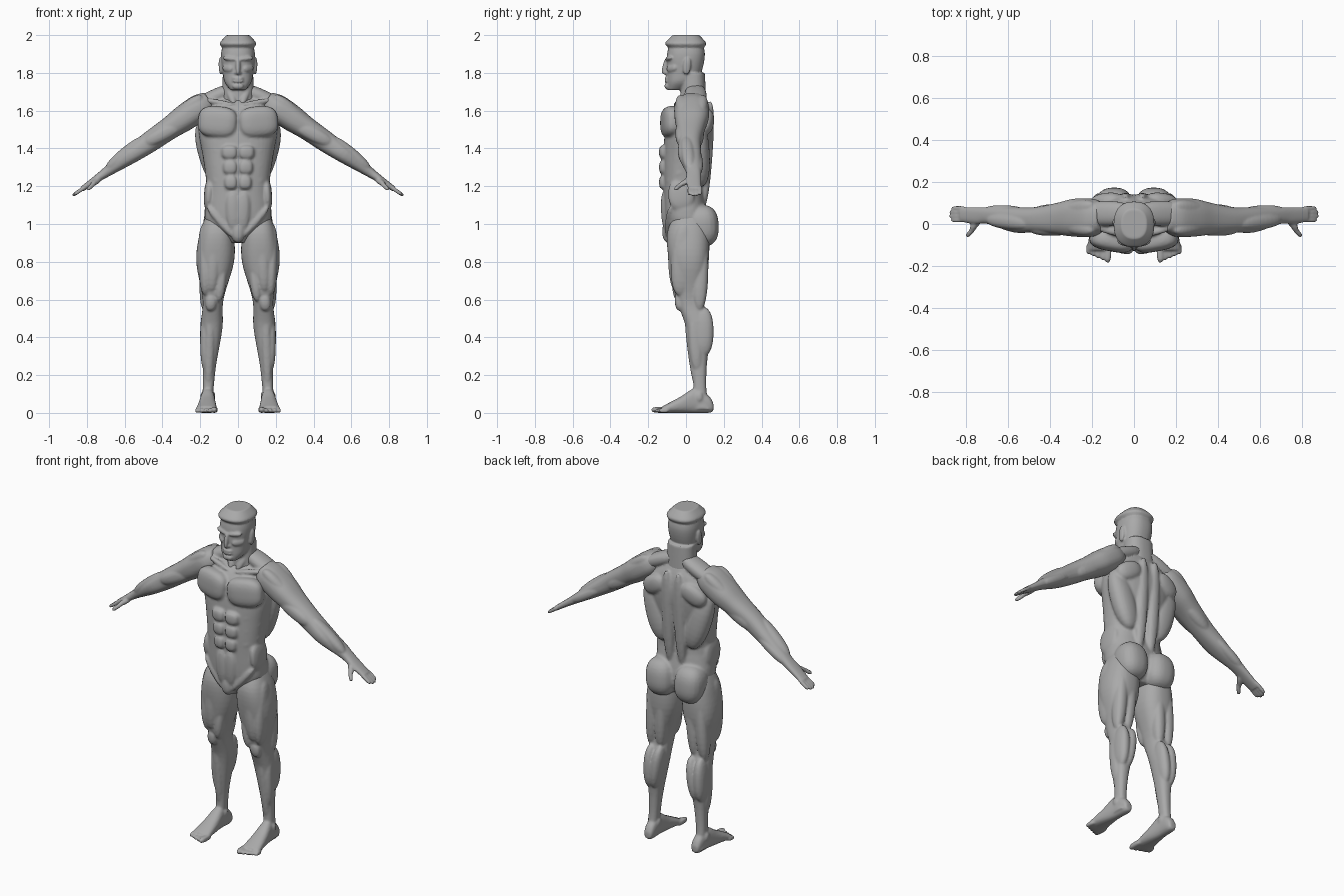
import bpy, bmesh, math
from mathutils import Matrix, Vector

if "Cube" in bpy.data.objects:
    bpy.data.objects.remove(bpy.data.objects["Cube"])

skin = bpy.data.materials.new("matte grey")
skin.use_nodes = True
grey = (0.4, 0.4, 0.4, 1)
skin.diffuse_color = grey
skin.node_tree.nodes["Principled BSDF"].inputs["Base Color"].default_value = grey

OUT, BACK, UP = Matrix.Identity(3)
FRONT = -BACK


def make_frame(origin, across, depth, along):
    """Local space of a body region: columns across, through and along it."""
    frame = Matrix((across, depth, along)).transposed().to_4x4()
    frame.translation = origin
    return frame


def smooth_path(rows, steps=5):
    """Points on a smooth curve that passes through every row."""
    rows = [Vector(row) for row in rows]
    padded = [rows[0], *rows, rows[-1]]
    path = []
    for before, start, end, after in zip(padded, padded[1:], padded[2:], padded[3:]):
        leave, arrive = (end - before) / 2, (after - start) / 2
        for step in range(steps):
            s = step / steps
            ease = s * s * (3 - 2 * s)
            path.append(start.lerp(end, ease) + leave * s * (1 - s) ** 2 - arrive * s * s * (1 - s))
    return path + [rows[-1]]


def rounded(value, power):
    return math.copysign(abs(value) ** (2 / power), value)


def loft(bm, rows, frame=Matrix(), power=2.4, sides=40):
    """Skin over rounded sections, each given as (position along, half width, near side, far side)."""
    rings = []
    for along, half, near, far in smooth_path(rows):
        ring = []
        for i in range(sides):
            angle = math.tau * i / sides
            x = half * rounded(math.cos(angle), power)
            y = (near + far) / 2 + (far - near) / 2 * rounded(math.sin(angle), power)
            ring.append(bm.verts.new(frame @ Vector((x, y, along))))
        rings.append(ring)
    for low, high in zip(rings, rings[1:]):
        for i in range(sides):
            bm.faces.new((low[i - 1], low[i], high[i], high[i - 1]))
    bm.faces.new(rings[0])
    bm.faces.new(rings[-1])


def muscle(bm, start, end, width, depth, facing=FRONT, frame=Matrix(), power=2.3, pair=False):
    """Rounded spindle from start to end, flattened along the facing direction."""
    start, end = Vector(start), Vector(end)
    along = (end - start) / 2
    side = along.cross(facing).normalized()
    normal = side.cross(along).normalized()
    shape = frame @ make_frame((start + end) / 2, side * width, normal * depth, along)
    for sign in ((1, -1) if pair else (1,)):
        ball = bmesh.ops.create_uvsphere(bm, u_segments=24, v_segments=16, radius=1)
        for vert in ball["verts"]:
            vert.co /= sum(abs(c) ** power for c in vert.co) ** (1 / power)
            vert.co = shape @ vert.co
            vert.co.x *= sign


def finish(name, bm, detail, mirrored=False):
    """Fuse the overlapping forms into one smooth skin with faces of the detail size."""
    if mirrored:
        bmesh.ops.scale(bm, vec=(-1, 1, 1), verts=bm.verts)
    bmesh.ops.recalc_face_normals(bm, faces=bm.faces)
    mesh = bpy.data.meshes.new(name)
    bm.to_mesh(mesh)
    bm.free()
    mesh.materials.append(skin)
    body_part = bpy.data.objects.new(name, mesh)
    bpy.context.collection.objects.link(body_part)
    fuse = body_part.modifiers.new("fuse", "REMESH")
    fuse.mode = "VOXEL"
    fuse.voxel_size = detail
    fuse.use_smooth_shade = True
    relax = body_part.modifiers.new("relax", "SMOOTH")
    relax.iterations = 2


def build_head():
    bm = bmesh.new()
    # neck with its front cords
    loft(bm, [(1.58, .09, -.03, .11), (1.8, .08, -.03, .1)])
    muscle(bm, (.07, .03, 1.78), (.02, -.04, 1.63), width=.02, depth=.016, pair=True)
    # skull and jaw
    loft(bm, [(1.71, .04, -.1, -.02), (1.75, .07, -.1, .04), (1.8, .08, -.1, .08),
              (1.9, .09, -.1, .1), (1.98, .07, -.08, .08)])
    # cropped hair with a raised hairline
    loft(bm, [(1.94, .09, -.1, .1), (1.96, .096, -.11, .106), (2, .06, -.07, .07)])
    # brows, cheekbones and nose
    muscle(bm, (0, -.1, 1.87), (.08, -.08, 1.88), width=.012, depth=.016, pair=True)
    muscle(bm, (.03, -.1, 1.82), (.08, -.05, 1.83), width=.02, depth=.014, pair=True)
    muscle(bm, (0, -.1, 1.88), (0, -.12, 1.79), width=.012, depth=.014)
    # nostrils, lips and chin
    for half, z, height in ((.02, 1.8, .01), (.03, 1.772, .007), (.03, 1.757, .007), (.03, 1.73, .016)):
        muscle(bm, (-half, -.1, z), (half, -.1, z), width=height, depth=.014)
    # ears
    muscle(bm, (.09, 0, 1.79), (.094, .01, 1.88), width=.02, depth=.01, facing=OUT, pair=True)
    finish("head", bm, detail=.006)


def build_torso():
    bm = bmesh.new()
    loft(bm, [(.9, .05, -.07, .08), (1, .17, -.11, .12), (1.2, .167, -.12, .09), (1.35, .185, -.12, .12),
              (1.5, .21, -.11, .14), (1.6, .19, -.08, .13), (1.68, .08, 0, .1)])
    # chest plates, collar bones and neck slopes
    muscle(bm, (.004, -.1, 1.53), (.21, -.06, 1.55), width=.083, depth=.05, power=2.9, pair=True)
    muscle(bm, (.02, -.06, 1.63), (.2, -.01, 1.66), width=.014, depth=.016, pair=True)
    muscle(bm, (0, .05, 1.73), (.26, .05, 1.61), width=.06, depth=.04, facing=UP, pair=True)
    # abdominal blocks, shrinking downwards, with ribs at their sides
    for i in range(3):
        z = 1.38 - .08 * i
        muscle(bm, (.004, -.12, z), (.085 - .007 * i, -.11, z), width=.037, depth=.027, power=2.9, pair=True)
        muscle(bm, (.1, -.1, z), (.19 - .01 * i, -.02, z + .06), width=.02, depth=.02, pair=True)
    muscle(bm, (.03, -.11, 1.18), (.02, -.1, .96), width=.04, depth=.027, pair=True)
    # flanks and groin
    muscle(bm, (.15, -.03, 1.24), (.16, -.02, 1.07), width=.07, depth=.025, facing=OUT, pair=True)
    muscle(bm, (.16, -.08, 1.09), (.02, -.1, .93), width=.02, depth=.02, pair=True)
    muscle(bm, (0, -.09, 1.02), (0, -.09, .9), width=.036, depth=.036)
    # back columns, shoulder blades and lats
    muscle(bm, (.04, .09, 1.08), (.04, .13, 1.65), width=.035, depth=.03, facing=BACK, pair=True)
    muscle(bm, (.2, .1, 1.5), (.06, .12, 1.58), width=.055, depth=.038, facing=BACK, pair=True)
    muscle(bm, (.19, .06, 1.55), (.09, .08, 1.2), width=.07, depth=.055, facing=BACK, pair=True)
    # buttocks
    muscle(bm, (.1, .08, 1.1), (.09, .09, .88), width=.088, depth=.088, facing=BACK, power=2.5, pair=True)
    finish("torso", bm, detail=.008)


def build_arm(name, mirrored):
    bm = bmesh.new()
    down = Vector((.82, 0, -.57)).normalized()
    arm = make_frame((.2, 0, 1.62), down.cross(BACK), BACK, down)
    loft(bm, [(-.06, .05, -.03, .1), (0, .07, -.06, .12), (.1, .07, -.06, .12), (.2, .06, -.05, .1),
              (.33, .055, -.04, .08), (.45, .045, -.04, .08), (.6, .027, 0, .08), (.67, .02, 0, .08),
              (.76, .014, .01, .08)], frame=arm)
    # shoulder cap in three heads
    for y in (-.03, .03, .09):
        muscle(bm, (.04, y, -.04), (.01, .02 + y / 3, .2), width=.04, depth=.04, facing=OUT, frame=arm)
    # upper arm, front and back
    muscle(bm, (-.02, -.02, .12), (.01, -.02, .36), width=.04, depth=.036, frame=arm)
    muscle(bm, (-.02, .06, .1), (-.01, .05, .36), width=.04, depth=.04, frame=arm)
    # forearm, thumb side and little finger side
    muscle(bm, (.03, 0, .32), (.01, .02, .6), width=.036, depth=.036, frame=arm)
    muscle(bm, (-.01, .05, .38), (0, .06, .63), width=.028, depth=.034, frame=arm)
    # fingers, the middle ones longest
    for i in range(4):
        y = .018 + .019 * i
        tip = .83 - .01 * abs(i - 1.4)
        muscle(bm, (0, y, .73), (0, y, tip), width=.01, depth=.01, frame=arm, power=3)
    # thumb
    muscle(bm, (-.01, .03, .65), (-.01, -.03, .71), width=.015, depth=.015, facing=OUT, frame=arm)
    muscle(bm, (-.01, -.01, .68), (-.02, -.06, .74), width=.011, depth=.011, facing=OUT, frame=arm, power=3)
    finish(name, bm, .006, mirrored)


def build_leg(name, mirrored):
    bm = bmesh.new()
    # leaning in towards the hip
    leg = make_frame((.165, 0, 0), OUT, BACK, Vector((-.055, 0, 1)))
    loft(bm, [(1.05, .06, -.06, .09), (.95, .09, -.1, .12), (.8, .1, -.09, .12), (.6, .055, -.05, .09),
              (.45, .058, 0, .13), (.25, .035, .03, .11), (.1, .028, .04, .11), (.02, .03, .03, .14)], frame=leg)
    # thigh front, outside, inside and the drop above the knee
    muscle(bm, (.01, -.06, 1), (.01, -.05, .64), width=.04, depth=.04, frame=leg)
    muscle(bm, (.07, -.01, 1), (.04, -.03, .62), width=.036, depth=.06, frame=leg)
    muscle(bm, (-.06, .01, .96), (-.04, .03, .62), width=.03, depth=.05, frame=leg)
    muscle(bm, (-.04, -.04, .82), (-.03, -.04, .59), width=.03, depth=.034, frame=leg)
    # knee and shin
    muscle(bm, (.01, -.04, .63), (.01, -.03, .54), width=.03, depth=.024, frame=leg)
    muscle(bm, (.01, 0, .55), (0, .05, .14), width=.024, depth=.018, frame=leg)
    muscle(bm, (.04, .04, .53), (.02, .06, .22), width=.026, depth=.036, frame=leg)
    # hamstrings and calves, inner and outer
    for x in (-.02, .04):
        muscle(bm, (x, .08, .94), (x, .07, .54), width=.037, depth=.043, frame=leg)
        muscle(bm, (x - .01, .09, .56), (x / 2, .09, .3), width=.034, depth=.056, frame=leg)
    # ankle bones
    for x in (-.028, .028):
        muscle(bm, (x, .07, .11), (x, .07, .06), width=.012, depth=.018, frame=leg)
    # foot from heel to ball, turned slightly out
    foot = make_frame((.162, 0, 0), OUT, UP, Vector((.04, -1, 0)))
    loft(bm, [(-.145, .02, .01, .05), (-.12, .03, 0, .09), (-.05, .035, 0, .13), (.03, .046, 0, .085),
              (.125, .057, 0, .035)], frame=foot)
    # toes
    for i in range(5):
        x = .023 * (i - 1.9)
        size = .012 if i else .016
        muscle(bm, (x, size, .09), (x, size, .184 - .01 * i), width=size, depth=size, frame=foot,
               facing=OUT, power=2.8)
    finish(name, bm, .007, mirrored)


build_head()
build_torso()
for side, flip in (("left", False), ("right", True)):
    build_arm(side + "_arm", flip)
    build_leg(side + "_leg", flip)
